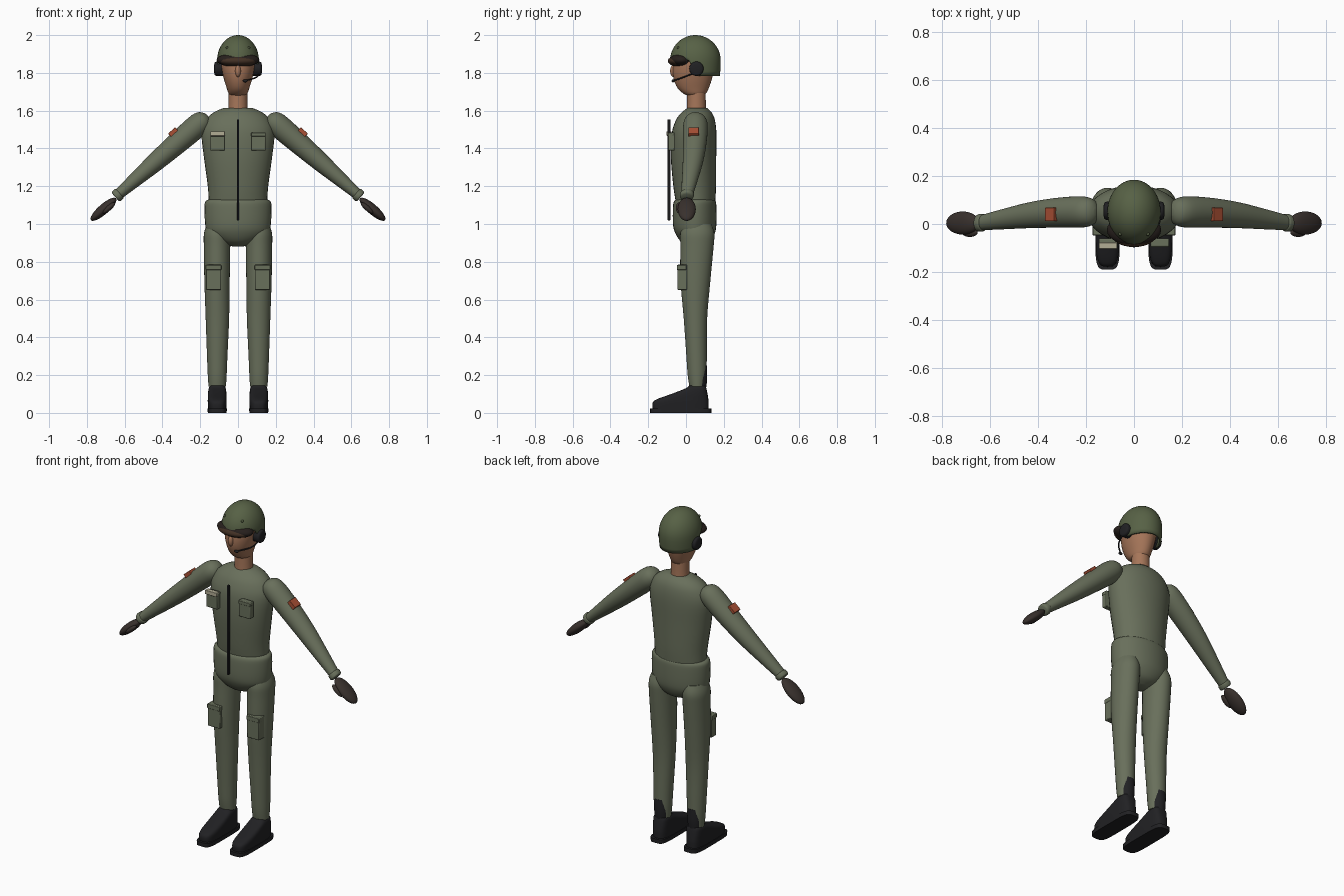
import bpy, bmesh
from math import sin, cos, pi, radians, copysign, sqrt
from mathutils import Vector, Matrix

if "Cube" in bpy.data.objects:
    bpy.data.objects.remove(bpy.data.objects["Cube"])


def material(name, color):
    m = bpy.data.materials.new(name)
    m.diffuse_color = (*color, 1)
    m.use_nodes = True
    m.node_tree.nodes["Principled BSDF"].inputs["Base Color"].default_value = m.diffuse_color
    return m


GREEN = material("flight_green", (0.14, 0.16, 0.105))
HELMET = material("helmet_green", (0.095, 0.12, 0.06))
SKIN = material("skin", (0.38, 0.18, 0.10))
BLACK = material("black", (0.015, 0.015, 0.017))
GLOVE = material("glove", (0.04, 0.03, 0.026))
FRAME = material("goggle_frame", (0.02, 0.014, 0.012))
LENS = material("goggle_lens", (0.055, 0.03, 0.018))
ORANGE = material("patch_orange", (0.40, 0.08, 0.035))
BEIGE = material("tag_beige", (0.45, 0.42, 0.30))


def finish(name, bm, mat, mirror=False, bevel=0):
    bmesh.ops.recalc_face_normals(bm, faces=bm.faces)
    me = bpy.data.meshes.new(name)
    bm.to_mesh(me)
    bm.free()
    ob = bpy.data.objects.new(name, me)
    bpy.context.collection.objects.link(ob)
    me.materials.append(mat)
    if bevel:
        b = ob.modifiers.new("bevel", 'BEVEL')
        b.width, b.segments = bevel, 2
    if mirror:
        ob.modifiers.new("mirror", 'MIRROR')
    return ob


def spline(rows, steps):
    # Catmull-Rom through the section rows
    p = [Vector(r) for r in rows]
    p = [p[0]] + p + [p[-1]]
    out = []
    for i in range(1, len(p) - 2):
        a, b, c, d = p[i - 1:i + 3]
        for k in range(steps):
            t = k / steps
            out.append(b + 0.5 * t * (c - a + t * (2 * a - 5 * b + 4 * c - d + t * (3 * (b - c) + d - a))))
    return out + [p[-1]]


def loft(name, rows, mat, mirror=False, power=1.0, steps=4, matrix=None, segs=32):
    # rows: height, centre x, centre y, radius x, radius y
    def sp(v):
        return copysign(abs(v) ** power, v)
    bm = bmesh.new()
    rings = []
    for z, cx, cy, rx, ry in spline(rows, steps):
        rings.append([bm.verts.new((cx + rx * sp(cos(2 * pi * k / segs)),
                                    cy + ry * sp(sin(2 * pi * k / segs)), z)) for k in range(segs)])
    for a, b in zip(rings, rings[1:]):
        for k in range(segs):
            j = (k + 1) % segs
            bm.faces.new((a[k], a[j], b[j], b[k]))
    bm.faces.new(rings[0])
    bm.faces.new(rings[-1])
    if matrix:
        bm.transform(matrix)
    return finish(name, bm, mat, mirror)


def ball(name, loc, radii, mat, mirror=False, tilt=0):
    bm = bmesh.new()
    bmesh.ops.create_uvsphere(bm, u_segments=28, v_segments=16, radius=1)
    bm.transform(Matrix.Translation(loc) @ Matrix.Rotation(tilt, 4, 'Y') @ Matrix.Diagonal((*radii, 1)))
    return finish(name, bm, mat, mirror)


def box(name, loc, size, mat, mirror=False, tilt=0, bevel=0.004):
    bm = bmesh.new()
    bmesh.ops.create_cube(bm, size=1)
    bm.transform(Matrix.Translation(loc) @ Matrix.Rotation(tilt, 4, 'Y') @ Matrix.Diagonal((*size, 1)))
    return finish(name, bm, mat, mirror, bevel)


# Torso and pelvis
loft("torso", [(1.12, 0, .05, .155, .105), (1.2, 0, .046, .16, .113), (1.35, 0, .04, .18, .12),
               (1.48, 0, .043, .193, .118), (1.55, 0, .05, .17, .103), (1.59, 0, .056, .13, .08),
               (1.615, 0, .06, .075, .05)], GREEN)
loft("pelvis", [(.882, 0, .05, .03, .03), (.905, 0, .05, .10, .075), (.95, 0, .048, .16, .104),
                (1.0, 0, .046, .174, .115), (1.09, 0, .046, .177, .115), (1.12, 0, .047, .172, .11),
                (1.13, 0, .048, .155, .10)], GREEN)

# Legs, boots and soles
loft("leg", [(1.0, .105, .06, .06, .075), (.95, .11, .06, .07, .09), (.88, .111, .058, .07, .088),
             (.7, .111, .05, .067, .079), (.5, .109, .05, .062, .062), (.3, .11, .056, .054, .054),
             (.2, .11, .059, .05, .05), (.14, .11, .06, .046, .042)], GREEN, True)
loft("boot_shaft", [(.12, .11, .07, .038, .035), (.18, .11, .07, .043, .042),
                    (.25, .11, .07, .042, .041)], BLACK, True)
loft("boot", [(.018, .11, -.028, .048, .148), (.055, .11, -.028, .05, .148), (.075, .11, -.015, .05, .133),
              (.1, .11, .018, .049, .096), (.13, .11, .053, .045, .055), (.145, .11, .06, .036, .042)],
     BLACK, True, power=.6)
loft("sole", [(0, .11, -.028, .05, .162), (.024, .11, -.028, .051, .162)], BLACK, True, power=.45, steps=1)

# Arms: local axis runs from shoulder to wrist
ARM = radians(131.1)
arm = Matrix.Translation((.205, 0, 1.53)) @ Matrix.Rotation(ARM, 4, 'Y')
loft("arm", [(-.062, 0, .05, .012, .015), (-.052, 0, .05, .034, .038), (-.03, 0, .05, .053, .056),
             (.02, 0, .05, .062, .065), (.15, 0, .047, .058, .062), (.3, 0, .037, .05, .054),
             (.45, 0, .02, .038, .042), (.575, 0, .005, .027, .031)], GREEN, True, matrix=arm)
loft("cuff", [(.558, 0, .006, .026, .03), (.562, 0, .006, .033, .036), (.575, 0, .005, .034, .037),
              (.585, 0, .004, .032, .035), (.59, 0, .004, .024, .028)], GREEN, True, matrix=arm)
ball("glove", (.712, .004, 1.078), (.027, .048, .088), GLOVE, True, ARM)
ball("thumb", (.683, -.035, 1.085), (.014, .019, .042), GLOVE, True, ARM)
box("sleeve_patch", (.343, .04, 1.486), (.025, .056, .05), ORANGE, True, ARM, .002)

# Suit details
box("zipper", (0, -.09, 1.287), (.01, .014, .535), BLACK, bevel=.002)
box("chest_pocket", (.108, -.077, 1.437), (.075, .034, .097), GREEN, True)
box("pocket_flap", (.108, -.083, 1.474), (.077, .026, .02), GREEN, True, bevel=.003)
box("chest_tag", (-.108, -.09, 1.479), (.076, .026, .024), BEIGE, bevel=.002)
box("thigh_pocket", (.13, -.02, .718), (.08, .05, .133), GREEN, True)
box("thigh_pocket_flap", (.13, -.023, .77), (.083, .05, .026), GREEN, True, bevel=.003)

# Neck, head and face
loft("neck", [(1.59, 0, .055, .052, .052), (1.63, 0, .055, .05, .05), (1.71, 0, .055, .049, .049)], SKIN)
loft("head", [(1.677, 0, .05, .025, .025), (1.687, 0, .047, .047, .055), (1.72, 0, .038, .06, .083),
              (1.78, 0, .036, .078, .104), (1.85, 0, .042, .09, .108), (1.92, 0, .05, .078, .09),
              (1.95, 0, .05, .04, .05)], SKIN)
ball("nose", (0, -.066, 1.81), (.015, .018, .032), SKIN)

# Helmet: dome whose rim is high at the brow and low behind the ears
bm = bmesh.new()
SEG, ROWS = 48, 14
rings = []
for r in range(ROWS):
    ring = []
    for k in range(SEG):
        a = 2 * pi * k / SEG
        t = min(1, max(0, (sin(a) + .35) / .5))
        rim = 1.872 - .088 * t * t * (3 - 2 * t)
        z = rim + (2.0 - rim) * sin(r / ROWS * pi / 2)
        f = sqrt(max(0, 1 - ((z - 1.865) / .135) ** 2)) if z > 1.865 else 1 - 6 * (1.865 - z) ** 2
        ring.append(bm.verts.new((.111 * f * cos(a), .05 + .134 * f * sin(a), z)))
    rings.append(ring)
top = bm.verts.new((0, .05, 2.0))
for k in range(SEG):
    j = (k + 1) % SEG
    for a, b in zip(rings, rings[1:]):
        bm.faces.new((a[k], a[j], b[j], b[k]))
    bm.faces.new((rings[-1][k], rings[-1][j], top))
helmet = finish("helmet", bm, HELMET)
solid = helmet.modifiers.new("shell", 'SOLIDIFY')
solid.thickness, solid.offset = .012, -1
ball("helmet_stud", (.058, -.042, 1.934), (.007, .007, .007), HELMET, True)

# Goggles
ball("goggle_frame", (0, -.025, 1.868), (.113, .064, .038), FRAME)
ball("goggle_lens", (0, -.035, 1.863), (.1, .061, .031), LENS)

# Ear cups with their headset boom
cup = Matrix.Translation((.08, .055, 1.822)) @ Matrix.Rotation(pi / 2, 4, 'Y')
loft("ear_cup", [(0, 0, 0, .036, .036), (.03, 0, 0, .038, .038), (.042, 0, 0, .034, .034),
                 (.046, 0, 0, .022, .022)], BLACK, True, matrix=cup)
curve = bpy.data.curves.new("microphone_boom", 'CURVE')
curve.dimensions, curve.bevel_depth, curve.bevel_resolution = '3D', .004, 2
s = curve.splines.new('BEZIER')
pts = [(.112, .045, 1.80), (.098, -.01, 1.778), (.04, -.068, 1.758)]
s.bezier_points.add(len(pts) - 1)
for bp, p in zip(s.bezier_points, pts):
    bp.co = p
    bp.handle_left_type = bp.handle_right_type = 'AUTO'
curve.materials.append(BLACK)
bpy.context.collection.objects.link(bpy.data.objects.new("microphone_boom", curve))
ball("microphone", (.038, -.068, 1.758), (.013, .008, .008), BLACK)

# Smooth shading with sharp edges kept
bpy.ops.object.select_all(action='DESELECT')
for ob in bpy.context.scene.objects:
    if ob.type == 'MESH':
        ob.select_set(True)
        bpy.context.view_layer.objects.active = ob
bpy.ops.object.shade_smooth_by_angle(angle=radians(40))
